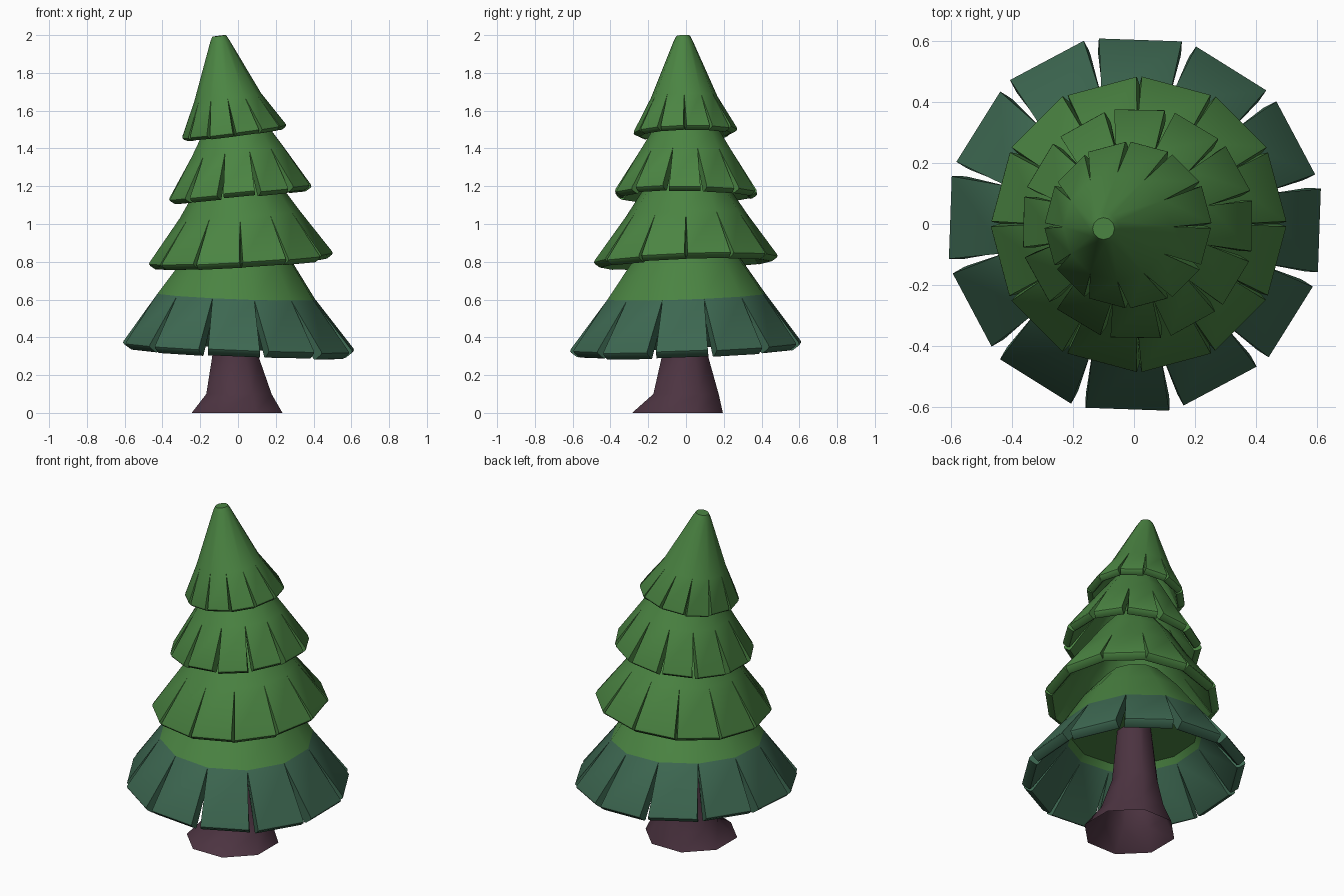
import bpy
import bmesh
import random
from math import cos, sin, radians, tau

random.seed(4)
if "Cube" in bpy.data.objects:
    bpy.data.objects.remove(bpy.data.objects["Cube"], do_unlink=True)


def make_material(name, rgb):
    mat = bpy.data.materials.new(name)
    mat.use_nodes = True
    mat.diffuse_color = (*rgb, 1)
    mat.node_tree.nodes["Principled BSDF"].inputs["Base Color"].default_value = (*rgb, 1)
    return mat


GREEN = make_material("leaf_green", (0.07, 0.232, 0.055))
TEAL = make_material("deep_teal", (0.047, 0.138, 0.083))
BARK = make_material("plum_bark", (0.073, 0.034, 0.053))


def add_ring(bm, ring, angles, tilt=(0, 0)):
    """Ring of vertices; ring = (centre x, centre y, z, radius)."""
    cx, cy, z, r = ring
    verts = []
    for a in angles:
        dx, dy = r * cos(a), r * sin(a)
        verts.append(bm.verts.new((cx + dx, cy + dy, z + tilt[0] * dx + tilt[1] * dy)))
    return verts


def bridge(bm, low, high):
    n = len(low)
    for i in range(n):
        j = (i + 1) % n
        bm.faces.new((low[i], low[j], high[j], high[i]))


def finish(bm, name, materials):
    mesh = bpy.data.meshes.new(name)
    bm.to_mesh(mesh)
    bm.free()
    for mat in materials:
        mesh.materials.append(mat)
    obj = bpy.data.objects.new(name, mesh)
    bpy.context.collection.objects.link(obj)
    bpy.ops.object.select_all(action="DESELECT")
    obj.select_set(True)
    bpy.context.view_layer.objects.active = obj
    return obj


def leaf_tier(name, rim, rings, phase, gap, tilt, thickness, flap_mat=0, count=12):
    """Hollow cone whose lower edge is split into flaps by V-shaped slits."""
    bm = bmesh.new()
    weight = bm.edges.layers.float.new("bevel_weight_edge")
    angles = [radians(phase) + tau * i / count for i in range(count)]
    loops = [add_ring(bm, ring, angles, tilt) for ring in rings]
    for low, high in zip(loops, loops[1:]):
        bridge(bm, low, high)
    bm.faces.new(loops[-1])

    # Flaps hanging from the lowest ring, with softened tips
    cx, cy, z, r = rim
    half_gap = gap / 2 / r
    for i in range(count):
        j = (i + 1) % count
        flap_rim = (cx, cy, z + random.uniform(-0.005, 0.005), r * random.uniform(0.992, 1.008))
        ends = (angles[i] + half_gap, angles[i] + tau / count - half_gap)
        a, b = add_ring(bm, flap_rim, ends, tilt)
        face = bm.faces.new((a, b, loops[0][j], loops[0][i]))
        face.material_index = flap_mat
        bm.edges.get((a, b))[weight] = 1

    obj = finish(bm, name, [GREEN, TEAL])
    solid = obj.modifiers.new("thickness", "SOLIDIFY")
    solid.thickness = thickness
    solid.offset = -1
    bevel = obj.modifiers.new("soft_tips", "BEVEL")
    bevel.width = 0.012
    bevel.segments = 2
    bevel.limit_method = "WEIGHT"
    for mod in (solid.name, bevel.name):
        bpy.ops.object.modifier_apply(modifier=mod)
    bpy.ops.object.shade_smooth_by_angle(angle=radians(35))


# Foliage, bottom to top
leaf_tier("bottom_foliage", (0, 0, 0.35, 0.626),
          [(-0.01, 0, 0.617, 0.428), (0, 0, 0.8, 0.3), (0, 0, 0.96, 0.16)],
          13, 0.052, (-0.04, 0.037), 0.062, flap_mat=1)
leaf_tier("lower_middle_foliage", (0.017, 0, 0.812, 0.492),
          [(0.01, 0, 1.05, 0.318), (0, 0, 1.2, 0.22), (0, 0, 1.32, 0.12)],
          0, 0.018, (0.06, 0.035), 0.055)
leaf_tier("upper_middle_foliage", (0.012, 0, 1.163, 0.39),
          [(0, 0, 1.38, 0.252), (-0.01, 0, 1.48, 0.19), (-0.02, 0, 1.6, 0.11)],
          14, 0.036, (0.1, 0), 0.05)
leaf_tier("treetop", (-0.018, -0.005, 1.488, 0.278),
          [(-0.055, -0.01, 1.67, 0.177), (-0.097, -0.015, 1.97, 0.05),
           (-0.1, -0.015, 1.996, 0.036)],
          0, 0.018, (0.13, 0.03), 0.045)

# Flat underside closing the bottom foliage above its flaps
bm = bmesh.new()
disc = add_ring(bm, (-0.01, 0, 0.615, 0.385), [radians(13) + tau * i / 12 for i in range(12)],
                (-0.04, 0.037))
bm.faces.new(disc[::-1])
finish(bm, "foliage_underside", [GREEN])

# Trunk with a flared foot, open underneath
bm = bmesh.new()
sides = [tau * (i + 0.5) / 8 for i in range(8)]
profile = [(-0.005, -0.045, 0, 0.26), (0.005, 0, 0.1, 0.187),
           (-0.013, -0.005, 0.29, 0.135), (0, 0, 0.9, 0.07)]
trunk = [add_ring(bm, ring, sides) for ring in profile]
for low, high in zip(trunk, trunk[1:]):
    bridge(bm, low, high)
bm.faces.new(trunk[-1])
finish(bm, "trunk", [BARK])
bpy.ops.object.shade_smooth_by_angle(angle=radians(60))
